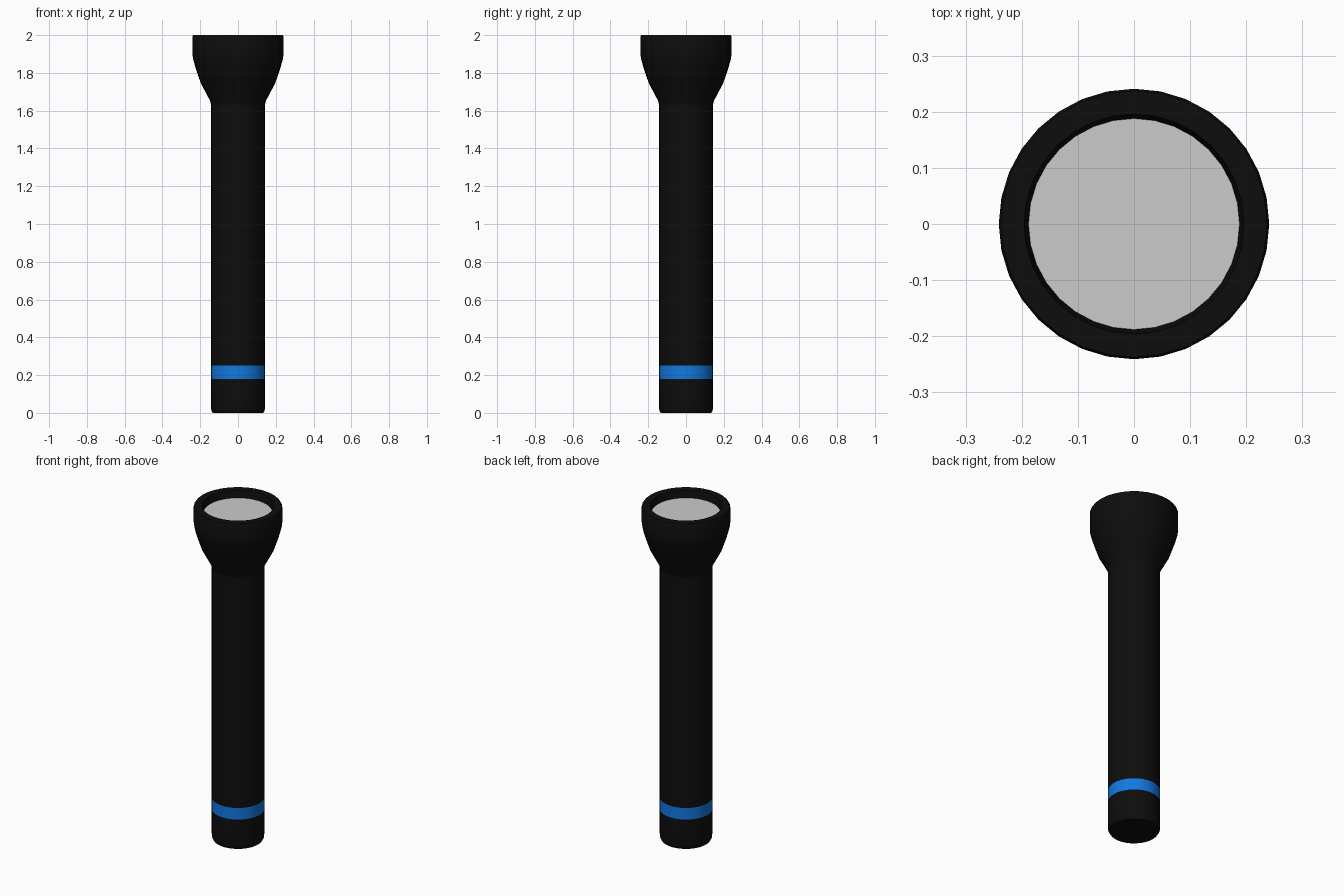
import bpy
import bmesh
import math

SIDES = 32
BODY_R = 0.143

old = bpy.data.objects.get("Cube")
if old:
    bpy.data.objects.remove(old)


def material(name, colour):
    mat = bpy.data.materials.new(name)
    mat.use_nodes = True
    mat.diffuse_color = (*colour, 1)
    mat.node_tree.nodes["Principled BSDF"].inputs["Base Color"].default_value = (*colour, 1)
    return mat


def lathe(name, profile, mat):
    """Turn a (radius, height) profile around the z axis; radius 0 closes the end."""
    bm = bmesh.new()
    verts = [bm.verts.new((r, 0, z)) for r, z in profile]
    edges = [bm.edges.new(pair) for pair in zip(verts, verts[1:])]
    bmesh.ops.spin(bm, geom=verts + edges, cent=(0, 0, 0), axis=(0, 0, 1),
                   angle=math.tau, steps=SIDES, use_merge=True)
    bmesh.ops.remove_doubles(bm, verts=bm.verts, dist=1e-5)
    bmesh.ops.recalc_face_normals(bm, faces=bm.faces)
    # Open parts: make sure the side walls face outward
    bm.faces.ensure_lookup_table()
    face = bm.faces[0]
    out = face.calc_center_median()
    if abs(face.normal.z) < 0.9 and face.normal.dot(out) < 0 and profile[0][0] > 0:
        bmesh.ops.reverse_faces(bm, faces=bm.faces)
    mesh = bpy.data.meshes.new(name)
    bm.to_mesh(mesh)
    bm.free()
    mesh.materials.append(mat)
    obj = bpy.data.objects.new(name, mesh)
    bpy.context.collection.objects.link(obj)
    bpy.ops.object.select_all(action="DESELECT")
    obj.select_set(True)
    bpy.context.view_layer.objects.active = obj
    bpy.ops.object.shade_smooth_by_angle(angle=math.radians(35))
    return obj


black = material("black casing", (0.004, 0.004, 0.004))
blue = material("blue band", (0.006, 0.19, 0.75))
grey = material("pale lens", (0.6, 0.6, 0.6))

# Tail cap with a small rounded lower edge
lathe("tail_cap", [(0, 0), (0.134, 0), (0.141, 0.012), (BODY_R, 0.03), (BODY_R, 0.18)], black)

# Coloured ring, flush with the handle
lathe("band", [(BODY_R, 0.18), (BODY_R, 0.25)], blue)

# Long plain handle
lathe("handle", [(BODY_R, 0.25), (BODY_R, 1.635)], black)

# Flared head, rim and recess wall
lathe("head", [(BODY_R, 1.635), (0.149, 1.655), (0.197, 1.745), (0.226, 1.83),
               (0.238, 1.875), (0.241, 1.9), (0.241, 1.993), (0.237, 2),
               (0.196, 2), (0.188, 1.958)], black)

# Flat lens set inside the rim
lens = lathe("lens", [(0.188, 1.958), (0, 1.958)], grey)
if lens.data.polygons[0].normal.z < 0:
    lens.data.flip_normals()
